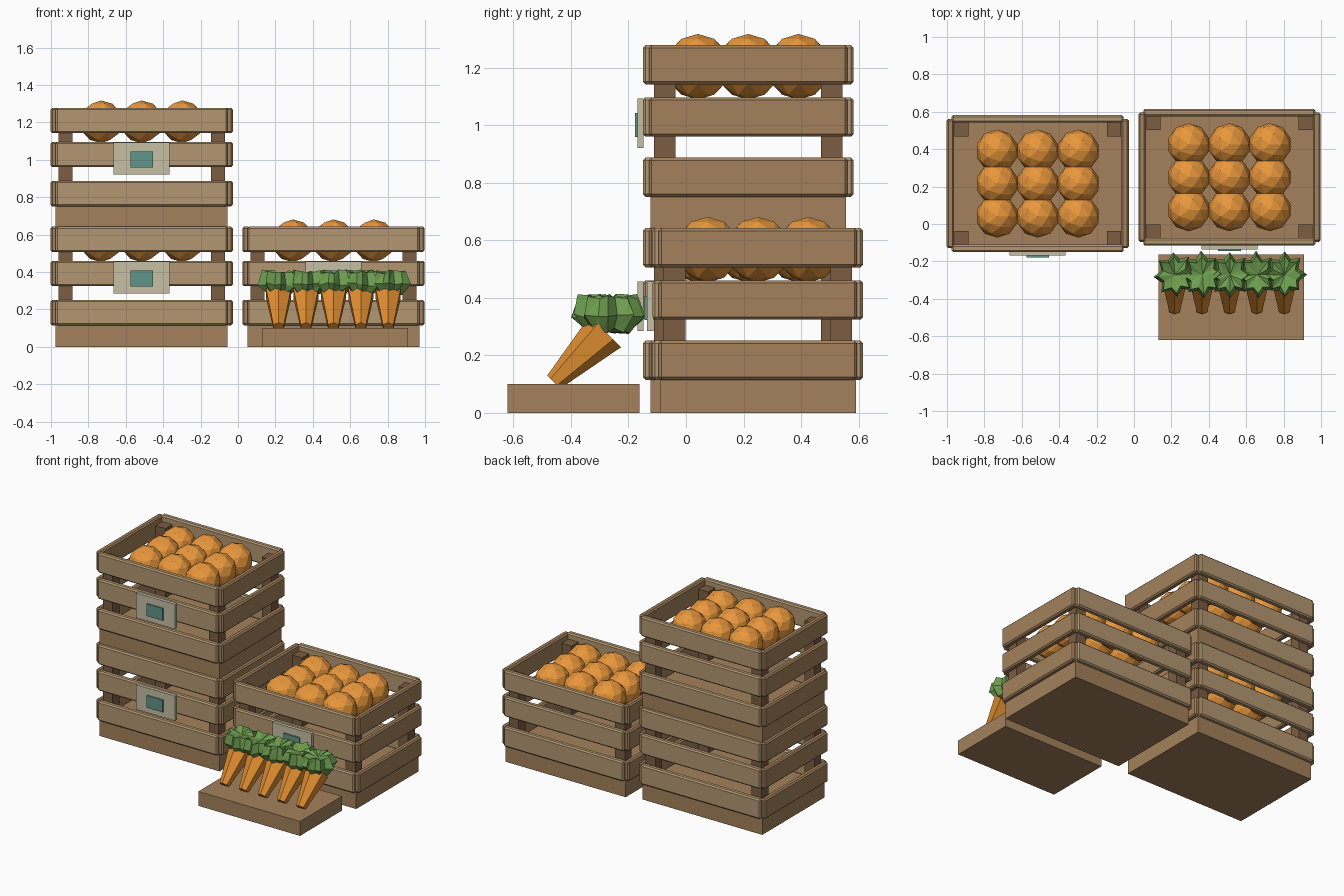
import bpy, bmesh, random
from math import sin, cos, pi
from mathutils import Vector, Matrix

if "Cube" in bpy.data.objects:
    bpy.data.objects.remove(bpy.data.objects["Cube"])

random.seed(4)


def material(name, rgb):
    m = bpy.data.materials.new(name)
    m.diffuse_color = (*rgb, 1)
    m.use_nodes = True
    m.node_tree.nodes["Principled BSDF"].inputs["Base Color"].default_value = m.diffuse_color
    return m


WOOD = material("wood", (0.37, 0.22, 0.105))
PALE = material("pale_wood", (0.45, 0.31, 0.165))
DARK = material("dark_wood", (0.2, 0.11, 0.055))
LABEL = material("label_card", (0.57, 0.52, 0.37))
TEAL = material("teal", (0.115, 0.3, 0.25))
ORANGE = material("orange_peel", (0.81, 0.31, 0.045))
CARROT = material("carrot_skin", (0.75, 0.27, 0.03))
GREEN = material("leaf_green", (0.16, 0.35, 0.08))


def finish(name, bm, mat):
    bmesh.ops.recalc_face_normals(bm, faces=bm.faces[:])
    me = bpy.data.meshes.new(name)
    bm.to_mesh(me)
    bm.free()
    me.materials.append(mat)
    ob = bpy.data.objects.new(name, me)
    bpy.context.collection.objects.link(ob)
    return ob


def box(name, centre, size, mat, bevel=0):
    bm = bmesh.new()
    bmesh.ops.create_cube(bm, size=1, matrix=Matrix.Translation(centre) @ Matrix.Diagonal((*size, 1)))
    ob = finish(name, bm, mat)
    if bevel:
        mod = ob.modifiers.new("bevel", 'BEVEL')
        mod.width, mod.segments = bevel, 1
    return ob


def crate(cx, cy, z):
    # floor block
    box("crate_base", (cx, cy, z + 0.06), (0.92, 0.68, 0.12), WOOD)
    # corner posts
    for sx in (-1, 1):
        for sy in (-1, 1):
            box("crate_post", (cx + sx * 0.407, cy + sy * 0.29, z + 0.35), (0.075, 0.075, 0.5), DARK)
    # three rows of slats on four sides
    for h in (0.183, 0.392, 0.574):
        for s in (-1, 1):
            box("long_slat", (cx, cy + s * 0.346, z + h), (0.92, 0.04, 0.136), PALE, 0.009)
            box("side_slat", (cx + s * 0.467, cy, z + h), (0.04, 0.69, 0.136), WOOD, 0.009)
    # front label
    box("label_plate", (cx, cy - 0.374, z + 0.37), (0.3, 0.022, 0.172), LABEL)
    box("label_patch", (cx, cy - 0.388, z + 0.365), (0.122, 0.012, 0.084), TEAL)


def oranges(cx, cy, z):
    # three by three low-poly fruit
    for i in (-1, 0, 1):
        for j in (-1, 0, 1):
            bm = bmesh.new()
            bmesh.ops.create_icosphere(
                bm, subdivisions=2, radius=0.114,
                matrix=Matrix.Translation((cx + i * 0.217, cy + j * 0.175, z + 0.567)))
            finish("orange", bm, ORANGE)


for cx, cy, z in ((-0.515, 0.216, 0), (-0.515, 0.216, 0.636), (0.51, 0.25, 0)):
    crate(cx, cy, z)
    oranges(cx, cy, z)

# carrot display board
box("display_board", (0.52, -0.391, 0.05), (0.78, 0.458, 0.1), WOOD)


def carrot(x):
    # leaning tapered root
    tip, top = Vector((x, -0.46, 0.107)), Vector((x, -0.28, 0.283))
    axis = top - tip
    bm = bmesh.new()
    bmesh.ops.create_cone(
        bm, cap_ends=True, segments=6, radius1=0.032, radius2=0.077, depth=axis.length,
        matrix=Matrix.Translation((tip + top) / 2) @ axis.to_track_quat('Z', 'Y').to_matrix().to_4x4())
    finish("carrot_root", bm, CARROT)


def leaves(x):
    # crumpled star-shaped tuft: rings alternating between spikes and folds
    n, turn = 16, random.uniform(0, 0.4)
    bm = bmesh.new()
    rings = []
    for spike, fold, z in ((0.075, 0.06, -0.058), (0.125, 0.088, -0.012), (0.102, 0.07, 0.058)):
        ring = []
        for k in range(n):
            a = turn + 2 * pi * k / n
            r = (fold if k % 2 else spike) * random.uniform(0.93, 1.04)
            zz = z + random.uniform(-0.012, 0.012)
            ring.append(bm.verts.new((x + 0.93 * r * cos(a), -0.272 + r * sin(a), 0.344 + zz)))
        rings.append(ring)
    low = bm.verts.new((x, -0.272, 0.28))
    high = bm.verts.new((x, -0.272, 0.385))
    for k in range(n):
        m = (k + 1) % n
        for a, b in zip(rings, rings[1:]):
            bm.faces.new((a[k], a[m], b[m]))
            bm.faces.new((a[k], b[m], b[k]))
        bm.faces.new((low, rings[0][m], rings[0][k]))
        bm.faces.new((high, rings[-1][k], rings[-1][m]))
    finish("carrot_leaves", bm, GREEN)


for i in range(5):
    carrot(0.217 + i * 0.1465)
    leaves(0.22 + i * 0.1465)
